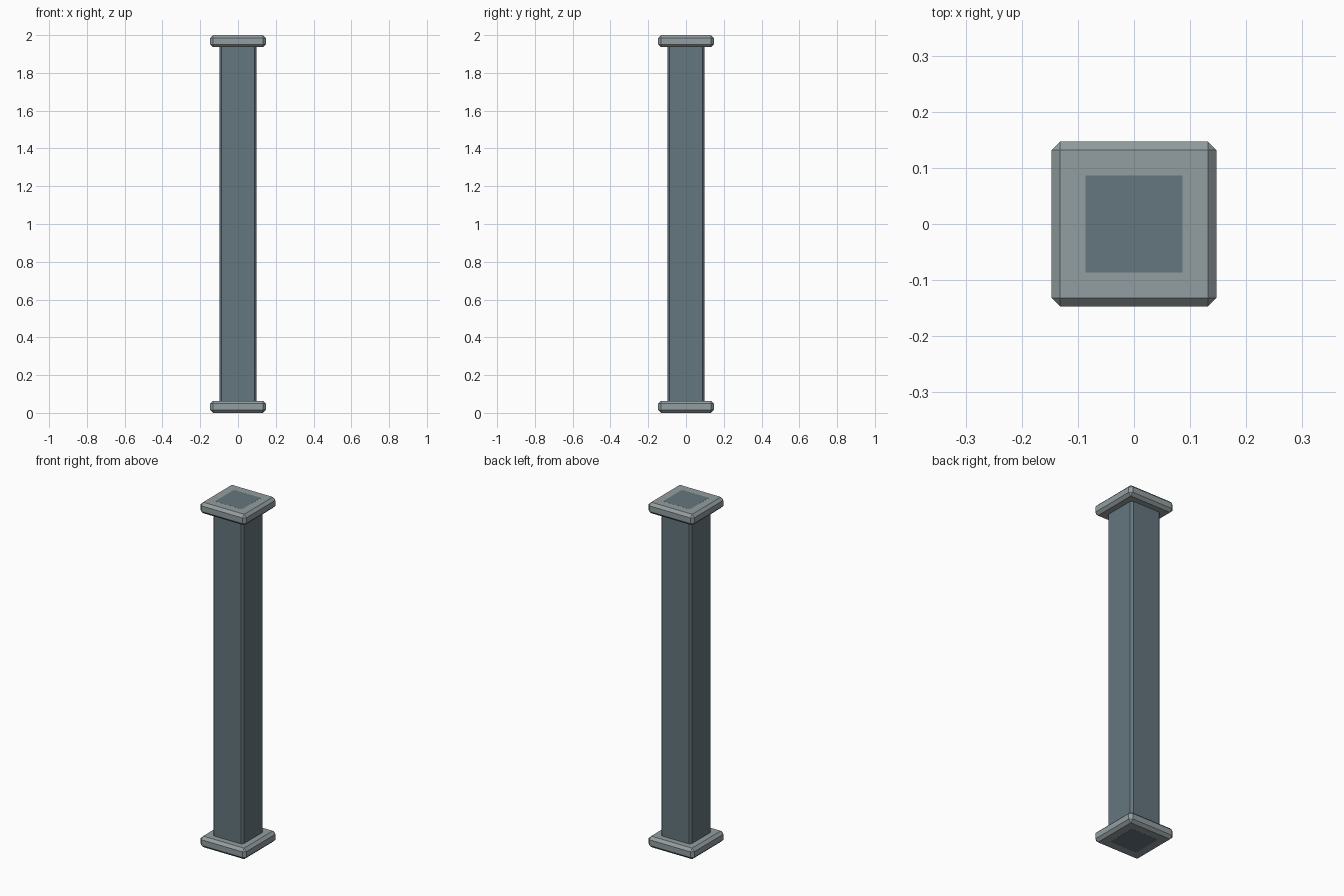
import bpy
import bmesh

if "Cube" in bpy.data.objects:
    bpy.data.objects.remove(bpy.data.objects["Cube"])


def material(name, color):
    mat = bpy.data.materials.new(name)
    mat.diffuse_color = (*color, 1.0)
    mat.use_nodes = True
    mat.node_tree.nodes["Principled BSDF"].inputs["Base Color"].default_value = mat.diffuse_color
    return mat


def chamfered_box(name, width, z0, z1, chamfer, mat):
    """Square block centred on the z axis with every edge chamfered."""
    bm = bmesh.new()
    bmesh.ops.create_cube(bm, size=1.0)
    bmesh.ops.scale(bm, vec=(width, width, z1 - z0), verts=bm.verts)
    bmesh.ops.translate(bm, vec=(0, 0, (z0 + z1) / 2), verts=bm.verts)
    bmesh.ops.bevel(bm, geom=bm.edges[:], offset=chamfer, segments=1,
                    affect='EDGES')
    mesh = bpy.data.meshes.new(name)
    bm.to_mesh(mesh)
    bm.free()
    mesh.materials.append(mat)
    obj = bpy.data.objects.new(name, mesh)
    bpy.context.collection.objects.link(obj)
    return obj


shaft_mat = material("shaft_metal", (0.13, 0.18, 0.21))
plate_mat = material("plate_metal", (0.29, 0.34, 0.35))

HEIGHT = 2.0
PLATE = 0.064
GAP = 0.0002  # shaft ends sit just proud of the plates

# Full-height shaft running through both plates
chamfered_box("shaft", 0.196, 0.0, HEIGHT, 0.0115, shaft_mat)

# End plates
chamfered_box("base_plate", 0.294, GAP, PLATE, 0.0155, plate_mat)
chamfered_box("top_plate", 0.294, HEIGHT - PLATE, HEIGHT - GAP, 0.0155, plate_mat)
